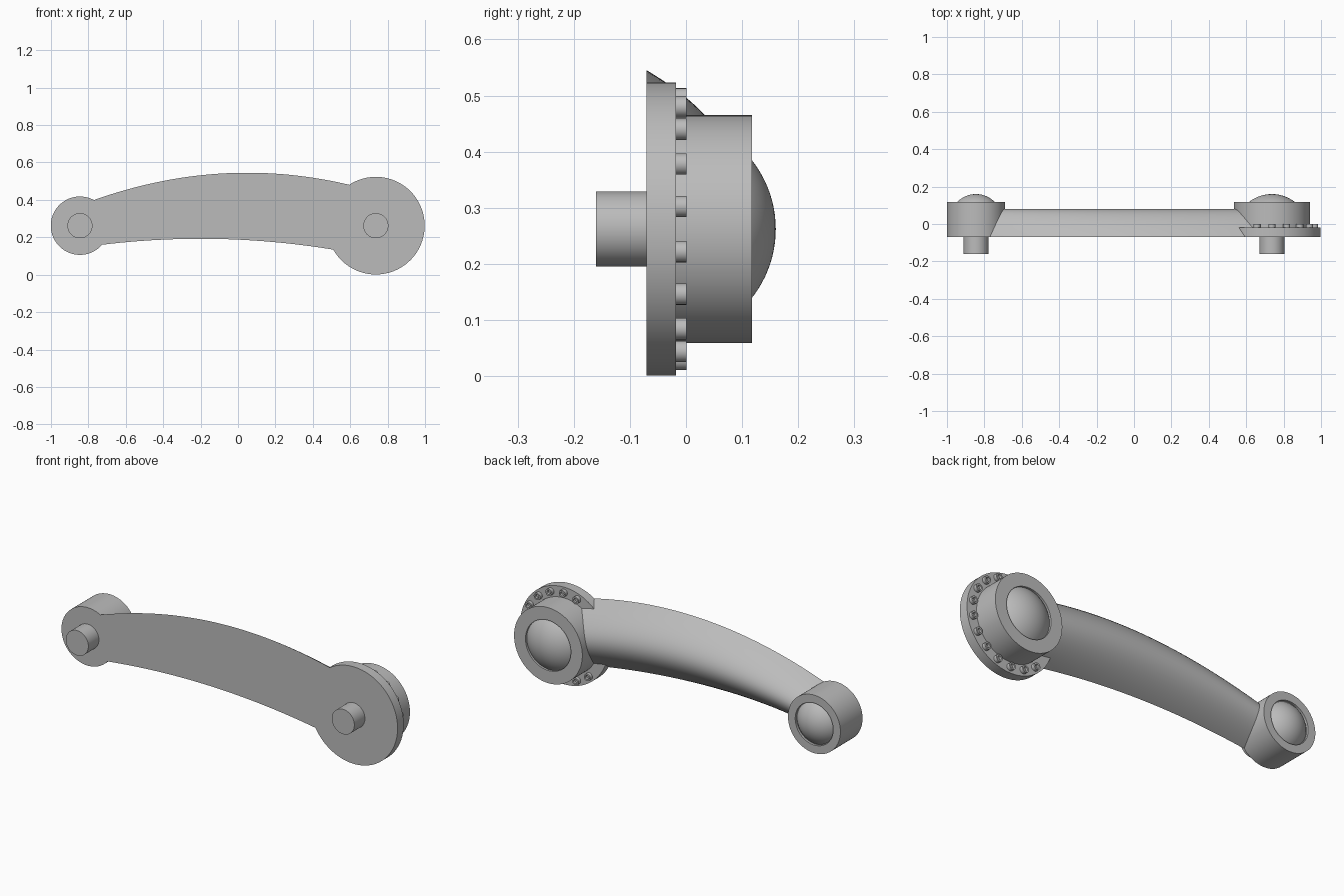
import bpy, bmesh, math

if "Cube" in bpy.data.objects:
    bpy.data.objects.remove(bpy.data.objects["Cube"])

grey = bpy.data.materials.new("plain grey")
COLOUR = (0.5, 0.5, 0.5, 1)
grey.diffuse_color = COLOUR
grey.use_nodes = True
grey.node_tree.nodes["Principled BSDF"].inputs["Base Color"].default_value = COLOUR

FRONT, BACK, TIP = -0.07, 0.118, 0.16
AXIS_Z = 0.262


def finish(name, bm):
    bmesh.ops.remove_doubles(bm, verts=bm.verts, dist=1e-5)
    bmesh.ops.recalc_face_normals(bm, faces=bm.faces)
    mesh = bpy.data.meshes.new(name)
    bm.to_mesh(mesh)
    bm.free()
    mesh.materials.append(grey)
    obj = bpy.data.objects.new(name, mesh)
    bpy.context.collection.objects.link(obj)
    bpy.ops.object.select_all(action='DESELECT')
    obj.select_set(True)
    bpy.context.view_layer.objects.active = obj
    bpy.ops.object.shade_smooth_by_angle(angle=math.radians(30))
    return obj


def lathe(name, profile, x, z, steps=96):
    """Spin (radius, y) points round an axis along y through x, z."""
    bm = bmesh.new()
    verts = [bm.verts.new((x + r, y, z)) for r, y in profile]
    edges = [bm.edges.new(pair) for pair in zip(verts, verts[1:])]
    bmesh.ops.spin(bm, geom=verts + edges, cent=(x, 0, z), axis=(0, 1, 0),
                   angle=math.tau, steps=steps)
    return finish(name, bm)


def cylinder(name, radius, y0, y1, x, z):
    return lathe(name, [(0, y0), (radius, y0), (radius, y1), (0, y1)], x, z)


def joint(side, x, radius, dome_radius, groove):
    # Hub with a recessed ring around a shallow dome
    floor = BACK - 0.012
    lathe(side + "_hub", [(0, FRONT), (radius, FRONT), (radius, BACK),
                          (groove, BACK), (groove, floor), (0, floor)], x, AXIS_Z)
    rise = TIP - BACK
    ball = (dome_radius ** 2 + rise ** 2) / (2 * rise)
    foot = math.acos((ball - rise - 0.012) / ball)
    arc = [(ball * math.sin(foot * i / 12), TIP - ball + ball * math.cos(foot * i / 12))
           for i in range(13)]
    lathe(side + "_dome", arc, x, AXIS_Z)
    # Front pin
    cylinder(side + "_pin", 0.067, -TIP, FRONT, x, AXIS_Z)


SMALL_X, BIG_X = -0.845, 0.737
joint("small", SMALL_X, 0.156, 0.1, 0.113)
joint("big", BIG_X, 0.203, 0.122, 0.135)

# Flange with a ring of socket bolts
FLANGE_BACK = -0.018
cylinder("flange", 0.261, FRONT, FLANGE_BACK, BIG_X, AXIS_Z)
for i, degrees in enumerate(range(-130, 111, 20)):
    a = math.radians(degrees)
    lathe("flange_bolt_%d" % (i + 1),
          [(0.019, FLANGE_BACK), (0.019, 0.001), (0.011, 0.001), (0.011, -0.012), (0, -0.012)],
          BIG_X + 0.232 * math.cos(a), AXIS_Z + 0.232 * math.sin(a), steps=24)

# Curved arm: flat front, arched back, lofted along x
bm = bmesh.new()
rings = []
SECTIONS, ARC = 64, 32
for i in range(SECTIONS + 1):
    x = SMALL_X + (BIG_X - SMALL_X) * i / SECTIONS
    top = 0.545 - 0.217 * (x - 0.05) ** 2
    bottom = 0.192 - 0.115 * (x + 0.2) ** 2
    ring = []
    for j in range(ARC + 1):
        u = -math.cos(math.pi * j / ARC)
        z = (top + bottom) / 2 + u * (top - bottom) / 2
        ring.append(bm.verts.new((x, FRONT + 0.15 * (1 - u * u), z)))
    rings.append(ring)
for a, b in zip(rings, rings[1:]):
    for j in range(ARC + 1):
        k = (j + 1) % (ARC + 1)
        bm.faces.new((a[j], a[k], b[k], b[j]))
bm.faces.new(rings[0])
bm.faces.new(rings[-1])
finish("arm", bm)
